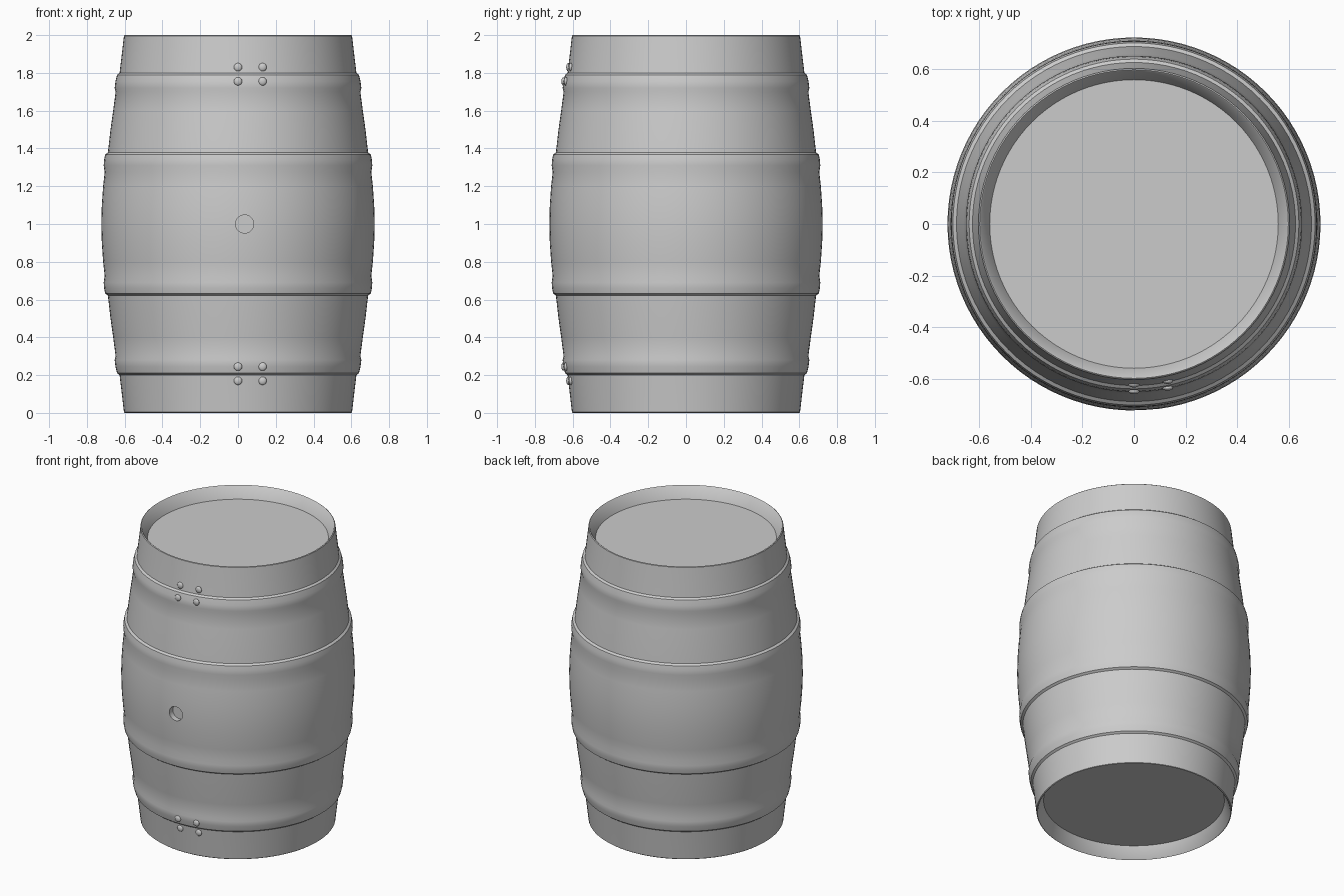
import bpy, bmesh, math
from mathutils import Matrix, Vector

cube = bpy.data.objects.get("Cube")
if cube:
    bpy.data.objects.remove(cube, do_unlink=True)

grey = bpy.data.materials.new("plain grey")
grey.use_nodes = True
colour = (0.6, 0.6, 0.6, 1)
grey.diffuse_color = colour
grey.node_tree.nodes["Principled BSDF"].inputs["Base Color"].default_value = colour

SEGMENTS = 96


def add_object(name, bm):
    bmesh.ops.recalc_face_normals(bm, faces=bm.faces)
    mesh = bpy.data.meshes.new(name)
    bm.to_mesh(mesh)
    bm.free()
    mesh.materials.append(grey)
    obj = bpy.data.objects.new(name, mesh)
    bpy.context.collection.objects.link(obj)
    return obj


def smooth(obj, degrees):
    bpy.ops.object.select_all(action='DESELECT')
    obj.select_set(True)
    bpy.context.view_layer.objects.active = obj
    bpy.ops.object.shade_smooth_by_angle(angle=math.radians(degrees))


# Lower half of the barrel outline: recessed end, rim, staves and two hoops
half = [(0, .08), (.56, .08), (.594, .004), (.599, 0), (.604, .004),
        (.615, .1), (.627, .2), (.640, .21), (.649, .245), (.653, .28),
        (.648, .30), (.661, .4), (.675, .5), (.689, .622), (.703, .632),
        (.709, .66), (.711, .69), (.706, .725), (.714, .8), (.721, .9)]
outline = half + [(.724, 1)] + [(r, 2 - z) for r, z in reversed(half)]

# Barrel body, spun round the vertical axis
bm = bmesh.new()
verts = [bm.verts.new((r, 0, z)) for r, z in outline]
edges = [bm.edges.new(pair) for pair in zip(verts, verts[1:])]
bmesh.ops.spin(bm, geom=verts + edges, cent=(0, 0, 0), axis=(0, 0, 1),
               angle=math.tau, steps=SEGMENTS, use_merge=True)
bmesh.ops.remove_doubles(bm, verts=bm.verts, dist=.0002)
barrel = add_object("barrel_body", bm)

# Bung hole in the front
bm = bmesh.new()
place = Matrix.Translation((.035, -.72, 1)) @ Matrix.Rotation(math.pi / 2, 4, 'X')
bmesh.ops.create_cone(bm, cap_ends=True, segments=32, radius1=.048,
                      radius2=.048, depth=.07, matrix=place)
cutter = add_object("bung_hole_cutter", bm)
cutter.hide_render = True
cut = barrel.modifiers.new("bung hole", 'BOOLEAN')
cut.object = cutter
cut.operation = 'DIFFERENCE'
cut.solver = 'EXACT'
bpy.context.view_layer.objects.active = barrel
barrel.select_set(True)
bpy.ops.object.modifier_apply(modifier=cut.name)
bpy.data.objects.remove(cutter, do_unlink=True)
smooth(barrel, 35)


def radius_at(height):
    for (r0, z0), (r1, z1) in zip(outline[4:], outline[5:]):
        if z0 <= height <= z1:
            return r0 + (r1 - r0) * (height - z0) / (z1 - z0)


# Low rivets where the end hoops overlap
bm = bmesh.new()
for z in (.17, .245, 1.755, 1.83):
    for x in (0, .13):
        r = radius_at(z)
        spot = Vector((x, -math.sqrt(r * r - x * x), z))
        shape = Matrix.Translation(spot) @ Matrix.Diagonal((1, .5, 1, 1))
        bmesh.ops.create_uvsphere(bm, u_segments=16, v_segments=8,
                                  radius=.022, matrix=shape)
rivets = add_object("hoop_rivets", bm)
smooth(rivets, 60)
